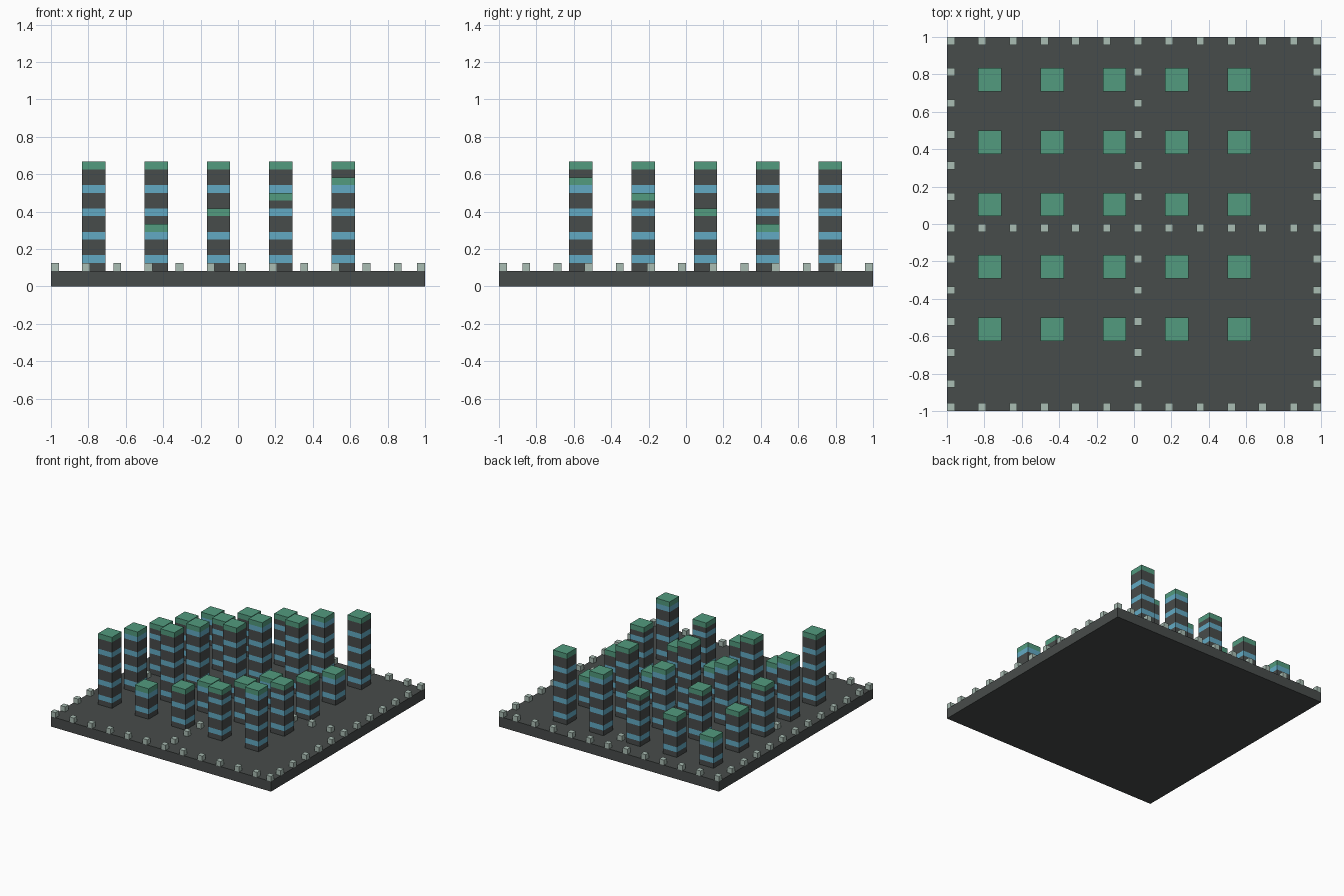
import bpy
import bmesh
from mathutils import Matrix, Vector

default = bpy.data.objects.get("Cube")
if default:
    bpy.data.objects.remove(default, do_unlink=True)

CELLS = 48              # cells along each side of the plot
U = 2 / CELLS           # size of one cell
SLAB = 2                # slab thickness in cells


def make_material(name, rgb):
    mat = bpy.data.materials.new(name)
    mat.use_nodes = True
    color = (*rgb, 1)
    mat.diffuse_color = color
    mat.node_tree.nodes["Principled BSDF"].inputs["Base Color"].default_value = color
    return mat


CONCRETE = make_material("dark concrete", (0.064, 0.072, 0.070))
GLASS = make_material("blue glass", (0.122, 0.40, 0.55))
ROOF = make_material("green roof", (0.084, 0.325, 0.209))
STONE = make_material("pale stone", (0.40, 0.51, 0.456))


def box_bmesh(size, bottom=0):
    """Box centred on x and y, standing at the given height (in cells)."""
    bm = bmesh.new()
    x, y, z = (s * U for s in size)
    place = Matrix.Translation((0, 0, bottom * U + z / 2)) @ Matrix.Diagonal((x, y, z, 1))
    bmesh.ops.create_cube(bm, size=1, matrix=place)
    return bm


def finish_mesh(bm, name, materials):
    mesh = bpy.data.meshes.new(name)
    bm.to_mesh(mesh)
    bm.free()
    for mat in materials:
        mesh.materials.append(mat)
    return mesh


def add_object(name, mesh, col=None, row=None, width=1):
    """Place a mesh by column from the left and row from the back."""
    obj = bpy.data.objects.new(name, mesh)
    if col is not None:
        obj.location = ((col + width / 2) * U - 1, 1 - (row + width / 2) * U, 0)
    bpy.context.scene.collection.objects.link(obj)
    return obj


def tower_mesh(top):
    """Tower with a glass band every third storey and a green top storey."""
    bm = box_bmesh((3, 3, top + 1 - SLAB), SLAB)
    for level in range(SLAB + 1, top + 1):
        if level == top or level % 3 != 2:
            bmesh.ops.bisect_plane(
                bm, geom=bm.verts[:] + bm.edges[:] + bm.faces[:],
                plane_co=Vector((0, 0, level * U)), plane_no=Vector((0, 0, 1)))
    for face in bm.faces:
        level = face.calc_center_median().z / U
        if level > top:
            face.material_index = 2
        elif int(level) % 3 == 0 and abs(face.normal.z) < 0.5:
            face.material_index = 1
    return finish_mesh(bm, "tower", (CONCRETE, GLASS, ROOF))


# Ground slab
add_object("ground_slab", finish_mesh(box_bmesh((CELLS, CELLS, SLAB)), "ground_slab", [CONCRETE]))

# Five by five towers, their heights stepping along the diagonals
tower_meshes = [tower_mesh(7 + 2 * step) for step in range(5)]
for i in range(5):
    for j in range(5):
        add_object(f"tower_{i + 1}_{j + 1}", tower_meshes[(i + j) % 5], 4 + 8 * i, 4 + 8 * j, 3)

# Small stone posts around the border and along both middle lines
last = CELLS - 1
spots = set()
for step in list(range(0, CELLS, 4)) + [last]:
    for line in (0, CELLS // 2, last):
        spots.update({(step, line), (line, step)})
post_mesh = finish_mesh(box_bmesh((1, 1, 1), SLAB), "post", [STONE])
for n, (col, row) in enumerate(sorted(spots), 1):
    add_object(f"post_{n}", post_mesh, col, row)
